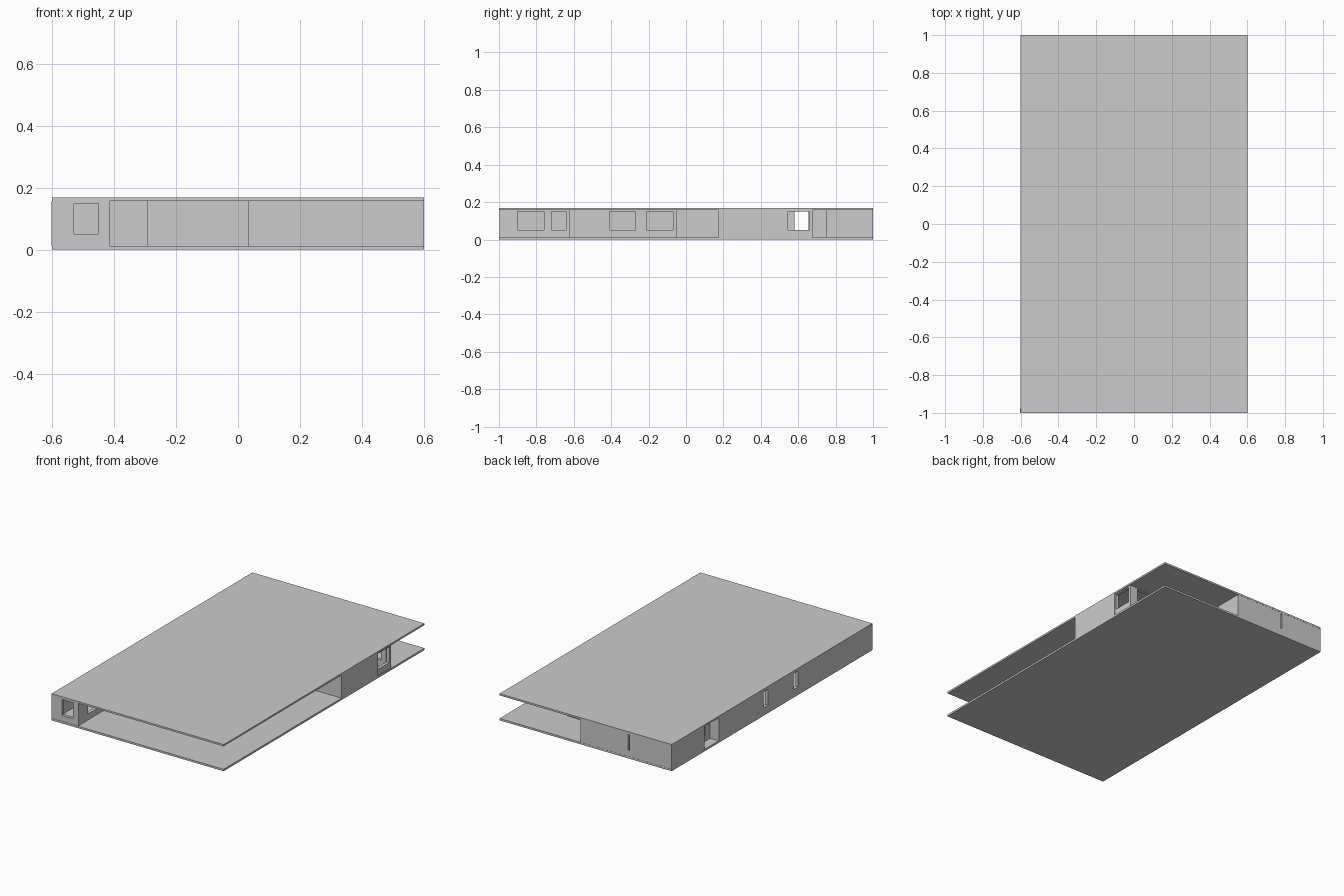
import bpy

if "Cube" in bpy.data.objects:
    bpy.data.objects.remove(bpy.data.objects["Cube"])

FLOOR, CEIL, TOP = 0.012, 0.157, 0.168   # slab heights
T = 0.02                                 # wall thickness
SILL, HEAD = 0.05, 0.15


def box(name, x0, x1, y0, y1, z0, z1):
    bpy.ops.mesh.primitive_cube_add(size=1, location=((x0 + x1) / 2, (y0 + y1) / 2, (z0 + z1) / 2))
    ob = bpy.context.object
    ob.name = name
    ob.scale = (x1 - x0, y1 - y0, z1 - z0)
    bpy.ops.object.transform_apply(location=False, rotation=False, scale=True)
    return ob


def wall(name, axis, at, start, end, windows=()):
    """Wall running along an axis; `at` is its lower side, windows are (from, to) spans."""
    def span(label, a, b, lo, hi, z0, z1):
        return box(label, a, b, lo, hi, z0, z1) if axis == 'x' else box(label, lo, hi, a, b, z0, z1)
    ob = span(name, start, end, at, at + T, FLOOR, CEIL)
    for a, b in windows:
        cut = span(name + "_cutter", a, b, at - T, at + 2 * T, SILL, HEAD)
        cut.hide_render = True
        cut.hide_set(True)
        cut.display_type = 'WIRE'
        mod = ob.modifiers.new("window", 'BOOLEAN')
        mod.object = cut
        mod.solver = 'EXACT'
        bpy.context.view_layer.objects.active = ob
        bpy.ops.object.modifier_apply(modifier=mod.name)
        bpy.data.objects.remove(cut)
    return ob


# Floor and roof slabs
box("floor_slab", -0.6, 0.6, -1, 1, 0, FLOOR)
box("roof_slab", -0.6, 0.6, -1, 1, CEIL, TOP)

# Front wall and the stepped facade on the right side
wall("front_wall", 'x', -0.998, -0.603, -0.415, [(-0.53, -0.45)])
wall("front_room_side", 'y', -0.437, -0.978, -0.625, [(-0.90, -0.76), (-0.72, -0.64)])
wall("second_step_front", 'x', -0.625, -0.58, -0.29)
wall("second_step_side", 'y', -0.31, -0.605, -0.05, [(-0.41, -0.27), (-0.21, -0.07)])
wall("third_step_front", 'x', -0.05, -0.31, 0.035)
wall("third_step_side", 'y', 0.015, -0.03, 0.174)
wall("block_front", 'x', 0.174, 0.015, 0.6)
wall("block_side", 'y', 0.58, 0.194, 0.535)

# Corridor end and rear facade steps
wall("corridor_end", 'y', 0.575, 0.535, 0.675, [(0.545, 0.66)])
wall("corridor_rear", 'x', 0.655, 0.30, 0.575, [(0.44, 0.54)])
wall("rear_step_side", 'y', 0.28, 0.655, 0.75)
wall("rear_step", 'x', 0.73, 0.015, 0.28)
wall("rear_room_side", 'y', 0.015, 0.75, 0.98)
wall("back_wall", 'x', 0.979, -0.6, 0.035, [(-0.305, -0.295)])

# Left wall with slit windows and an entrance recess
wall("left_wall", 'y', -0.6, -0.978, 0.53, [(-0.26, -0.215), (0.04, 0.085)])
wall("left_wall_rear", 'y', -0.6, 0.675, 0.979)
wall("recess_side_front", 'x', 0.51, -0.58, -0.52)
wall("recess_side_rear", 'x', 0.675, -0.58, -0.52)
wall("recess_inner_wall", 'y', -0.54, 0.53, 0.675, [(0.58, 0.66)])
